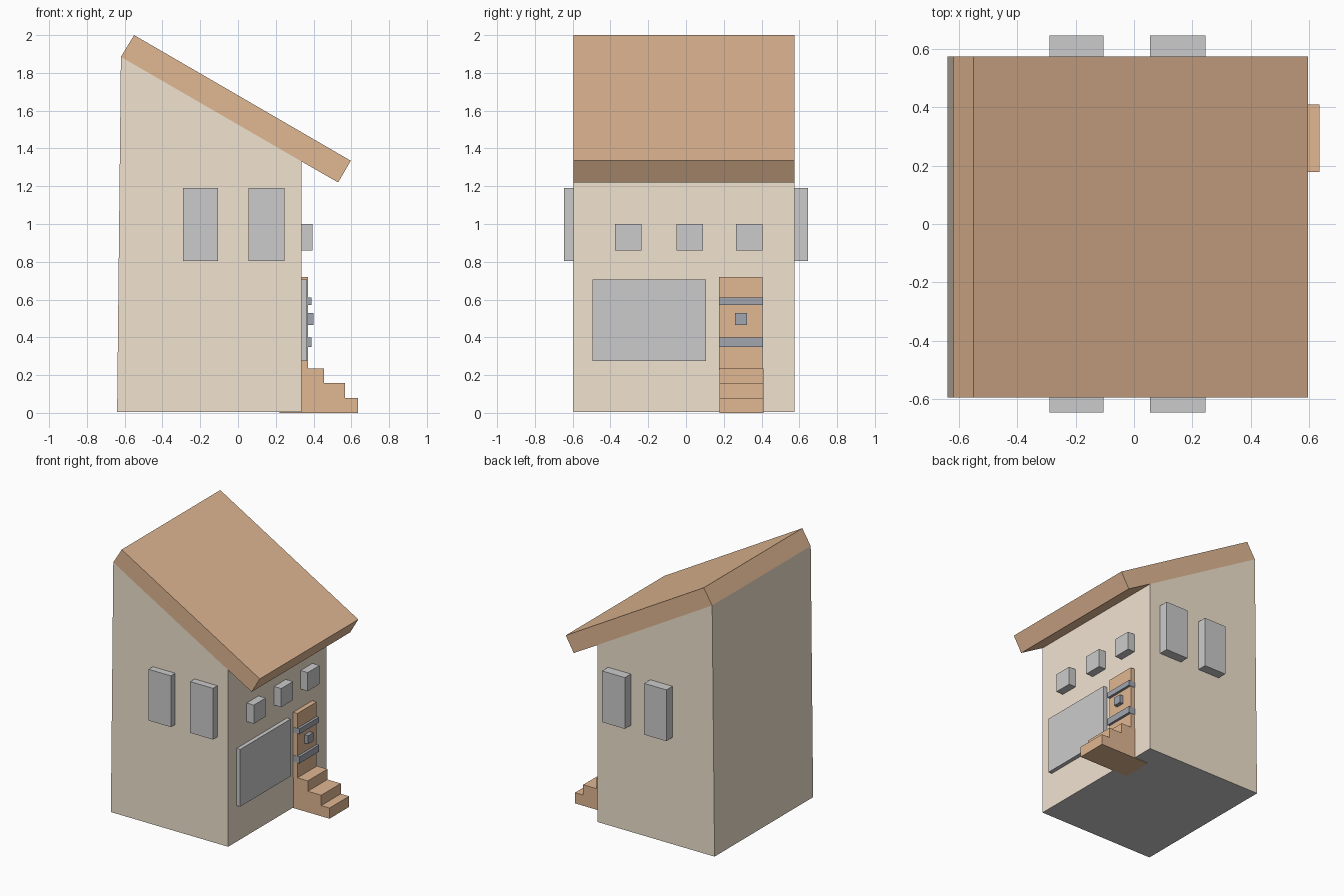
import bpy

if "Cube" in bpy.data.objects:
    bpy.data.objects.remove(bpy.data.objects["Cube"])


def material(name, rgb):
    m = bpy.data.materials.new(name)
    m.diffuse_color = (*rgb, 1)
    m.use_nodes = True
    m.node_tree.nodes["Principled BSDF"].inputs["Base Color"].default_value = m.diffuse_color
    return m


TAN = material("plaster", (0.88, 0.77, 0.63))
BROWN = material("brown_wood", (0.75, 0.475, 0.29))
SLATE = material("dark_iron", (0.36, 0.38, 0.43))


def prism(name, pts, y0, y1, mat=None, open_edges=()):
    """Extrude a counter-clockwise x-z profile along y, leaving chosen edges open."""
    n = len(pts)
    verts = [(x, y, z) for y in (y0, y1) for x, z in pts]
    faces = [tuple(range(n)), tuple(reversed(range(n, 2 * n)))]
    for i in range(n):
        j = (i + 1) % n
        if i not in open_edges:
            faces.append((j, i, i + n, j + n))
    mesh = bpy.data.meshes.new(name)
    mesh.from_pydata(verts, [], faces)
    obj = bpy.data.objects.new(name, mesh)
    bpy.context.collection.objects.link(obj)
    if mat:
        mesh.materials.append(mat)
    return obj


def box(name, x, y, z, mat=None):
    return prism(name, [(x[0], z[0]), (x[1], z[0]), (x[1], z[1]), (x[0], z[1])], *y, mat)


Y0, Y1 = -0.595, 0.575      # house width
WALL = 0.335                # x of the entrance wall
BASE = 0.004

# Walls, open where the roof and floor join
prism("walls", [(-0.64, BASE), (WALL, BASE), (WALL, 1.332), (-0.62, 1.885)],
      Y0, Y1, TAN, open_edges=(0, 2))

# Floor slab closing the bottom
floor = bpy.data.meshes.new("floor")
floor.from_pydata([(-0.64, Y0, BASE), (-0.64, Y1, BASE), (WALL, Y1, BASE), (WALL, Y0, BASE)],
                  [], [(0, 1, 2, 3)])
bpy.context.collection.objects.link(bpy.data.objects.new("floor", floor))

# Slanted roof with overhang over the entrance
prism("roof", [(-0.62, 1.885), (WALL, 1.332), (0.53, 1.22), (0.597, 1.335), (-0.55, 2.0)],
      Y0, Y1, BROWN, open_edges=(0,))

# Tall windows on both gable sides
for side, ys in (("front", (-0.647, Y0 + 0.02)), ("back", (Y1 - 0.02, 0.647))):
    for i, xs in enumerate(((-0.29, -0.105), (0.055, 0.245))):
        box(f"{side}_window_{i + 1}", xs, ys, (0.805, 1.19))

# Small upper windows and large shop window on the entrance wall
for i, y in enumerate((-0.305, 0.02, 0.335)):
    box(f"small_window_{i + 1}", (WALL - 0.02, 0.394), (y - 0.07, y + 0.07), (0.86, 1.0))
box("large_window", (WALL - 0.02, 0.365), (-0.495, 0.105), (0.275, 0.705))

# Door with iron bands and knob
box("door", (WALL - 0.02, 0.37), (0.176, 0.406), (0.23, 0.72), BROWN)
for i, z in enumerate(((0.35, 0.40), (0.57, 0.61))):
    box(f"door_band_{i + 1}", (WALL - 0.01, 0.389), (0.174, 0.408), z, SLATE)
box("door_knob", (0.36, 0.40), (0.26, 0.323), (0.465, 0.528), SLATE)

# Entrance steps
prism("steps", [(0.22, 0), (0.636, 0), (0.636, 0.08), (0.567, 0.08), (0.567, 0.158),
                (0.456, 0.158), (0.456, 0.236), (0.22, 0.236)], 0.178, 0.41, BROWN)
